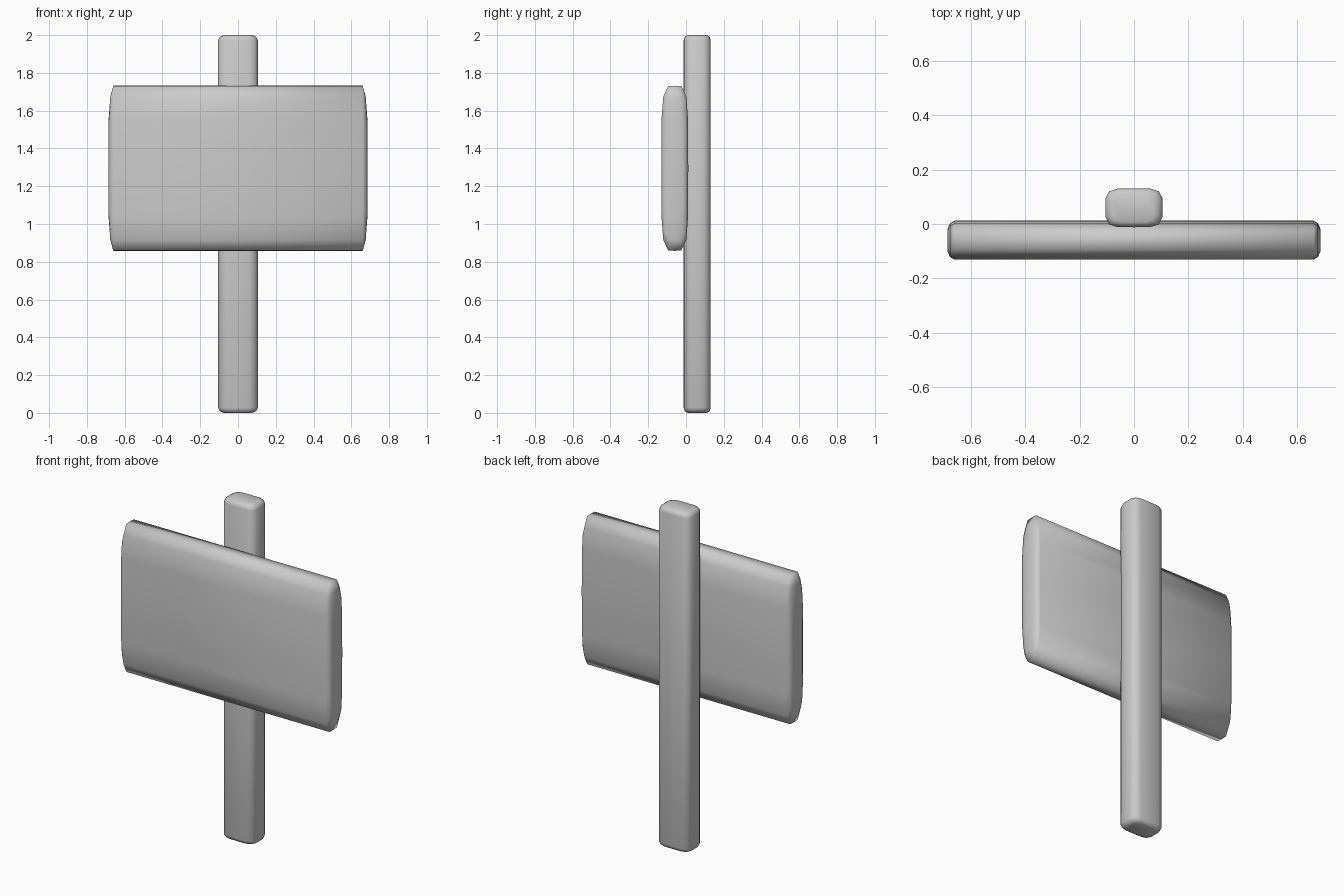
import bpy, bmesh
from mathutils import Vector

if "Cube" in bpy.data.objects:
    bpy.data.objects.remove(bpy.data.objects["Cube"])

# Quarter of the soft rectangular cross-section, mirrored into a full loop
QUARTER = [(1, 0), (0.995, 0.49), (0.87, 0.85), (0.58, 0.985), (0, 1)]
HALF = QUARTER + [(-a, b) for a, b in QUARTER[-2::-1]]
PROFILE = HALF + [(a, -b) for a, b in HALF[-2:0:-1]]


def soft_bar(name, center, half_w, half_t, half_len, ends, along_x):
    """Loft the cross-section along a bar; ends = (inset from tip, scale)."""
    stations = [(-half_len + d, s) for d, s in reversed(ends)]
    stations += [(half_len - d, s) for d, s in ends]
    bm = bmesh.new()
    rings = []
    for t, s in stations:
        ring = []
        for a, b in PROFILE:
            w, y = a * half_w * s, b * half_t * s
            p = Vector((t, y, w)) if along_x else Vector((w, y, t))
            ring.append(bm.verts.new(p + Vector(center)))
        rings.append(ring)
    n = len(PROFILE)
    for r0, r1 in zip(rings, rings[1:]):
        for i in range(n):
            j = (i + 1) % n
            bm.faces.new((r0[i], r0[j], r1[j], r1[i]))
    bm.faces.new(rings[0])
    bm.faces.new(rings[-1])
    bmesh.ops.recalc_face_normals(bm, faces=bm.faces)
    for f in bm.faces:
        f.smooth = True
    mesh = bpy.data.meshes.new(name)
    bm.to_mesh(mesh)
    bm.free()
    obj = bpy.data.objects.new(name, mesh)
    bpy.context.collection.objects.link(obj)
    return obj


# Upright post behind the board
soft_bar("post", (0, 0.0595, 1.0), 0.105, 0.0715, 1.0,
         [(0.027, 1.0), (0.009, 0.92), (0.0, 0.72)], False)

# Wide sign board on the front of the post
soft_bar("sign_board", (0, -0.0595, 1.295), 0.437, 0.0715, 0.685,
         [(0.025, 1.0), (0.009, 0.87), (0.0, 0.6)], True)
